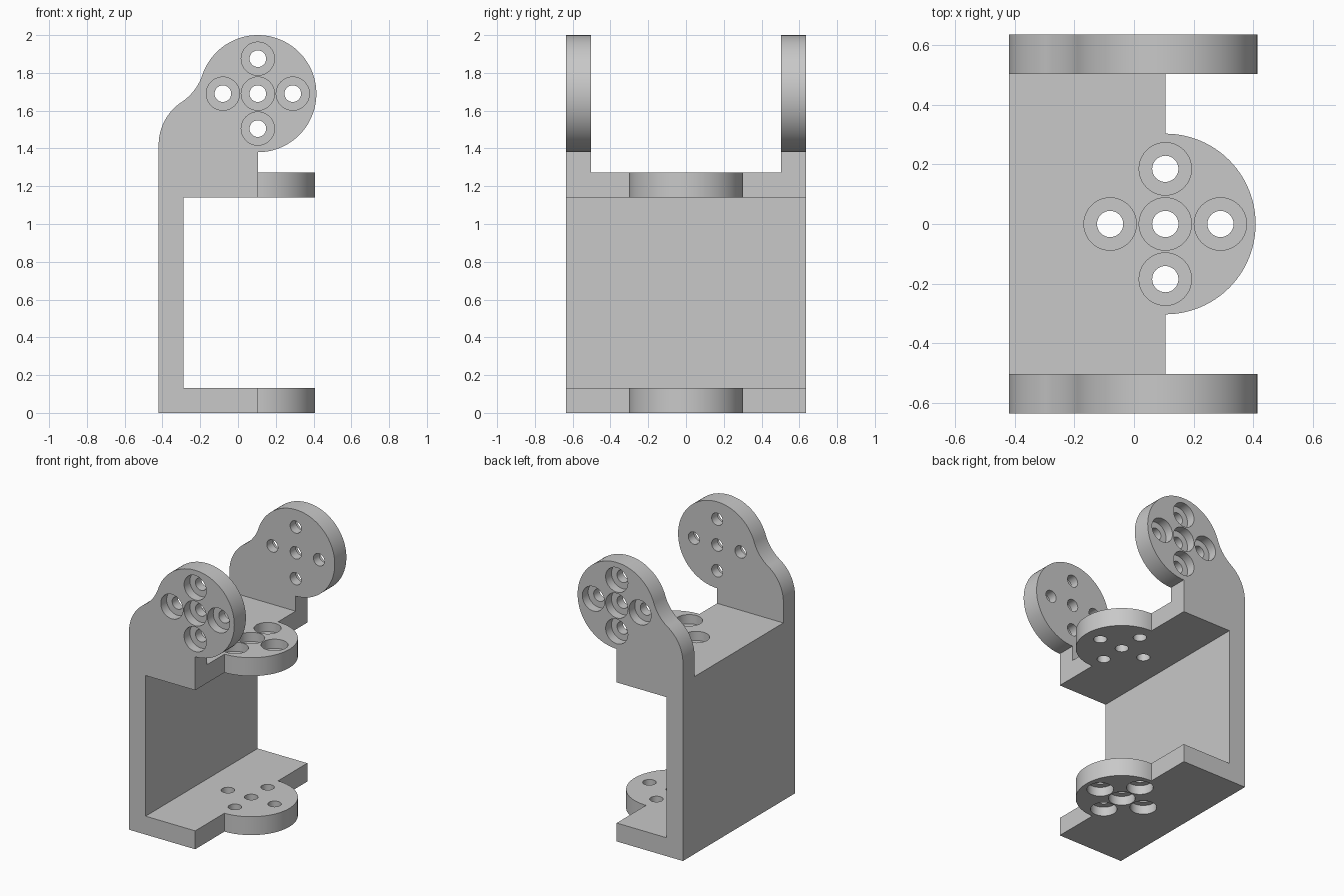
import bpy
import bmesh
from math import sin, cos, pi, atan2
from mathutils import Vector, Matrix

if "Cube" in bpy.data.objects:
    bpy.data.objects.remove(bpy.data.objects["Cube"], do_unlink=True)

# Main dimensions
LEFT, EDGE = -0.42, 0.105      # outer back wall, straight shelf edge
WALL = 0.132                   # thickness of every plate
HALF = 0.635                   # half depth
SHELF_Z = 1.14                 # underside of upper shelf
EAR = Vector((EDGE, 1.69))     # centre of the ear disc
EAR_R, PAD_R = 0.31, 0.303

grey = bpy.data.materials.new("plain grey")
grey.use_nodes = True
COLOUR = (0.58, 0.58, 0.58, 1)
grey.diffuse_color = COLOUR
grey.node_tree.nodes["Principled BSDF"].inputs["Base Color"].default_value = COLOUR


def new_object(name, bm):
    bmesh.ops.recalc_face_normals(bm, faces=bm.faces[:])
    mesh = bpy.data.meshes.new(name)
    bm.to_mesh(mesh)
    bm.free()
    mesh.materials.append(grey)
    obj = bpy.data.objects.new(name, mesh)
    bpy.context.collection.objects.link(obj)
    return obj


def extrude_y(name, outline, y0, y1):
    """Extrude an x-z outline along y."""
    bm = bmesh.new()
    face = bm.faces.new([bm.verts.new((x, y0, z)) for x, z in outline])
    moved = bmesh.ops.extrude_face_region(bm, geom=[face])["geom"]
    verts = [v for v in moved if isinstance(v, bmesh.types.BMVert)]
    bmesh.ops.translate(bm, verts=verts, vec=(0, y1 - y0, 0))
    return new_object(name, bm)


def cylinders(name, centres, radius, length, axis, segments):
    bm = bmesh.new()
    turn = Matrix.Rotation(pi / 2, 4, "X") if axis == "Y" else Matrix()
    for c in centres:
        bmesh.ops.create_cone(bm, cap_ends=True, segments=segments, radius1=radius,
                              radius2=radius, depth=length,
                              matrix=Matrix.Translation(c) @ turn)
    return new_object(name, bm)


def combine(target, tool, operation):
    mod = target.modifiers.new(operation.lower(), "BOOLEAN")
    mod.operation, mod.object, mod.solver = operation, tool, "EXACT"
    bpy.context.view_layer.objects.active = target
    bpy.ops.object.modifier_apply(modifier=mod.name)
    bpy.data.objects.remove(tool, do_unlink=True)


def arc(centre, radius, a0, a1, steps):
    return [(centre[0] + radius * cos(a0 + (a1 - a0) * i / steps),
             centre[1] + radius * sin(a0 + (a1 - a0) * i / steps))
            for i in range(steps + 1)]


def angle(a, b):
    return atan2(b[1] - a[1], b[0] - a[0])


def ear_outline():
    """Disc blended by a hollow curve into a rounded shoulder."""
    shoulder_r, hollow_r = 0.27, 0.28
    shoulder = Vector((LEFT + shoulder_r, 1.42))
    # Centre of the hollow arc touching both shoulder and disc
    d1, d2 = shoulder_r + hollow_r, EAR_R + hollow_r
    across = EAR - shoulder
    d = across.length
    a = (d1 * d1 - d2 * d2 + d * d) / (2 * d)
    u = across.normalized()
    hollow = shoulder + u * a + Vector((-u.y, u.x)) * (d1 * d1 - a * a) ** 0.5
    pts = [(LEFT, SHELF_Z), (EDGE, SHELF_Z)]
    pts += arc(EAR, EAR_R, -pi / 2, angle(EAR, hollow), 64)
    pts += arc(hollow, hollow_r, angle(hollow, EAR), angle(hollow, shoulder), 16)[1:]
    pts += arc(shoulder, shoulder_r, angle(shoulder, hollow), pi, 16)[1:]
    return pts


# C-shaped body: back wall with two shelves
top, inner = SHELF_Z + WALL, LEFT + WALL
bracket = extrude_y("bracket", [
    (LEFT, 0), (EDGE, 0), (EDGE, WALL), (inner, WALL),
    (inner, SHELF_Z), (EDGE, SHELF_Z), (EDGE, top), (LEFT, top)], -HALF, HALF)

# Ears at both ends
for side in (-1, 1):
    ear = extrude_y("ear", ear_outline(), side * (HALF - WALL), side * HALF)
    combine(bracket, ear, "UNION")

# Round pads on the shelves
for z in (WALL / 2, SHELF_Z + WALL / 2):
    combine(bracket, cylinders("pad", [(EDGE, 0, z)], PAD_R, WALL, "Z", 96), "UNION")

# Cross of five counterbored holes: plate middle, axis, outward direction
PLATES = [(Vector((EDGE, 0, WALL / 2)), "Z", -1),
          (Vector((EDGE, 0, SHELF_Z + WALL / 2)), "Z", 1),
          (Vector((EDGE, -HALF + WALL / 2, EAR.y)), "Y", -1),
          (Vector((EDGE, HALF - WALL / 2, EAR.y)), "Y", 1)]
STEP = 0.185
for middle, axis, out in PLATES:
    x_dir = Vector((STEP, 0, 0))
    other = Vector((0, STEP, 0)) if axis == "Z" else Vector((0, 0, STEP))
    outward = Vector((0, 0, out)) if axis == "Z" else Vector((0, out, 0))
    spots = [middle, middle + x_dir, middle - x_dir, middle + other, middle - other]
    combine(bracket, cylinders("hole", spots, 0.044, WALL * 2, axis, 32), "DIFFERENCE")
    wide = [p + outward * WALL / 2 for p in spots]
    combine(bracket, cylinders("counterbore", wide, 0.088, WALL, axis, 40), "DIFFERENCE")

# Smooth the curved sides, keep the rims crisp
bpy.ops.object.select_all(action="DESELECT")
bracket.select_set(True)
bpy.context.view_layer.objects.active = bracket
bpy.ops.object.shade_smooth_by_angle()
